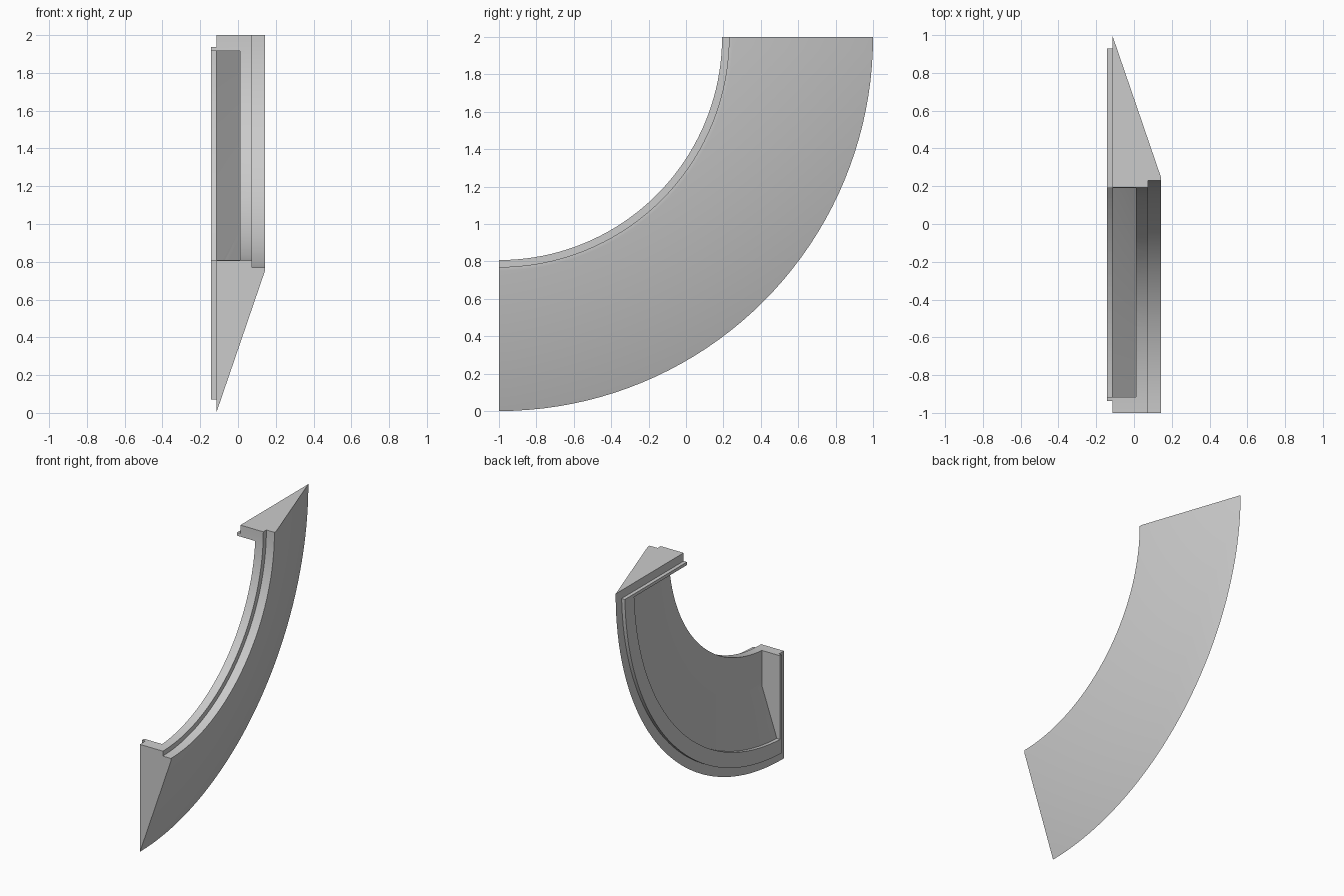
import bpy, bmesh
from math import asin, sin, cos, pi

STEPS = 40

if "Cube" in bpy.data.objects:
    bpy.data.objects.remove(bpy.data.objects["Cube"], do_unlink=True)

grey = bpy.data.materials.new("plain_grey")
grey.use_nodes = True
colour = (0.6, 0.6, 0.6, 1)
grey.diffuse_color = colour
grey.node_tree.nodes["Principled BSDF"].inputs["Base Color"].default_value = colour


def quarter_sweep(name, profile, inset):
    """Sweep (x, radius) points a quarter turn, ends cut flat at an inset."""
    bm = bmesh.new()
    rings = []
    for i in range(STEPS + 1):
        ring = []
        for x, r in profile:
            start = asin(inset / r)
            a = start + (pi / 2 - 2 * start) * i / STEPS
            ring.append(bm.verts.new((x, -1 + r * sin(a), 2 - r * cos(a))))
        rings.append(ring)
    n = len(profile)
    for a, b in zip(rings, rings[1:]):
        for j in range(n):
            k = (j + 1) % n
            bm.faces.new((a[j], a[k], b[k], b[j]))
    bm.faces.new(rings[0])
    bm.faces.new(rings[-1])
    bmesh.ops.recalc_face_normals(bm, faces=bm.faces)
    mesh = bpy.data.meshes.new(name)
    bm.to_mesh(mesh)
    bm.free()
    mesh.materials.append(grey)
    obj = bpy.data.objects.new(name, mesh)
    bpy.context.collection.objects.link(obj)
    return obj


# Bevelled outer body with a stepped inner edge
body = quarter_sweep("curved_body", [
    (-0.115, 1.193), (0.075, 1.193), (0.075, 1.23),
    (0.142, 1.23), (0.142, 1.25), (-0.115, 2.0)], 0)

# Raised lip around the open side
lip = quarter_sweep("raised_lip", [
    (-0.142, 1.193), (-0.115, 1.193), (-0.115, 1.93), (-0.142, 1.93)], 0.062)

# Hollow inside, open to the side and the inner curve
hollow = quarter_sweep("hollow_cutter", [
    (-0.2, 1.1), (0.01, 1.1), (0.01, 1.455), (-0.115, 1.82), (-0.2, 1.82)], 0.085)
hollow.hide_render = True

for obj in (body, lip):
    cut = obj.modifiers.new("hollow", 'BOOLEAN')
    cut.operation = 'DIFFERENCE'
    cut.solver = 'EXACT'
    cut.object = hollow
    bpy.ops.object.select_all(action='DESELECT')
    obj.select_set(True)
    bpy.context.view_layer.objects.active = obj
    bpy.ops.object.modifier_apply(modifier=cut.name)
    bpy.ops.object.shade_smooth_by_angle(angle=pi / 9)

bpy.data.objects.remove(hollow, do_unlink=True)
